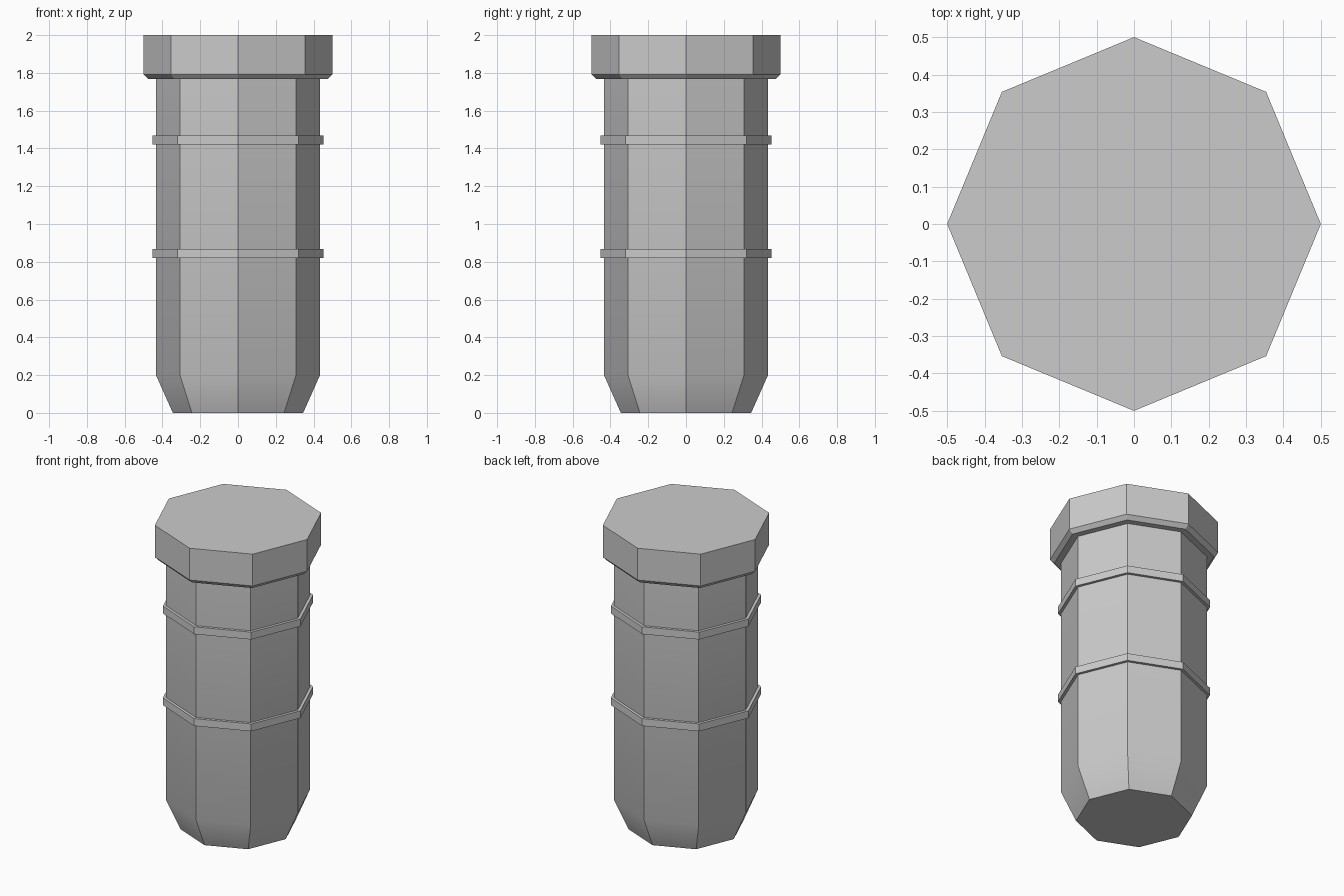
import bpy, bmesh, math

if "Cube" in bpy.data.objects:
    bpy.data.objects.remove(bpy.data.objects["Cube"])

SIDES = 8


def lathe(name, profile, cap_bottom=False, cap_top=False):
    """Octagonal lathe of (radius, z) points listed from bottom to top."""
    bm = bmesh.new()
    rings = []
    for r, z in profile:
        rings.append([bm.verts.new((r * math.cos(math.tau * i / SIDES),
                                    r * math.sin(math.tau * i / SIDES), z))
                      for i in range(SIDES)])
    for low, high in zip(rings, rings[1:]):
        for i in range(SIDES):
            j = (i + 1) % SIDES
            bm.faces.new((low[i], low[j], high[j], high[i]))
    if cap_bottom:
        bm.faces.new(rings[0][::-1])
    if cap_top:
        bm.faces.new(rings[-1])
    mesh = bpy.data.meshes.new(name)
    bm.to_mesh(mesh)
    bm.free()
    obj = bpy.data.objects.new(name, mesh)
    bpy.context.collection.objects.link(obj)
    bpy.ops.object.select_all(action='DESELECT')
    obj.select_set(True)
    bpy.context.view_layer.objects.active = obj
    bpy.ops.object.shade_smooth_by_angle(angle=math.radians(30))
    return obj


R = 0.433

# Shaft with tapered foot
lathe("shaft", [(0.345, 0), (R, 0.197), (R, 1.767)], cap_bottom=True)

# Raised bands around the shaft
for label, z in (("lower_band", 0.82), ("upper_band", 1.42)):
    lathe(label, [(R, z), (0.452, z), (0.452, z + 0.048), (R, z + 0.048)])

# Head with chamfered lower rim
lathe("head", [(R, 1.767), (0.475, 1.767), (0.5, 1.792), (0.5, 2.0)], cap_top=True)
